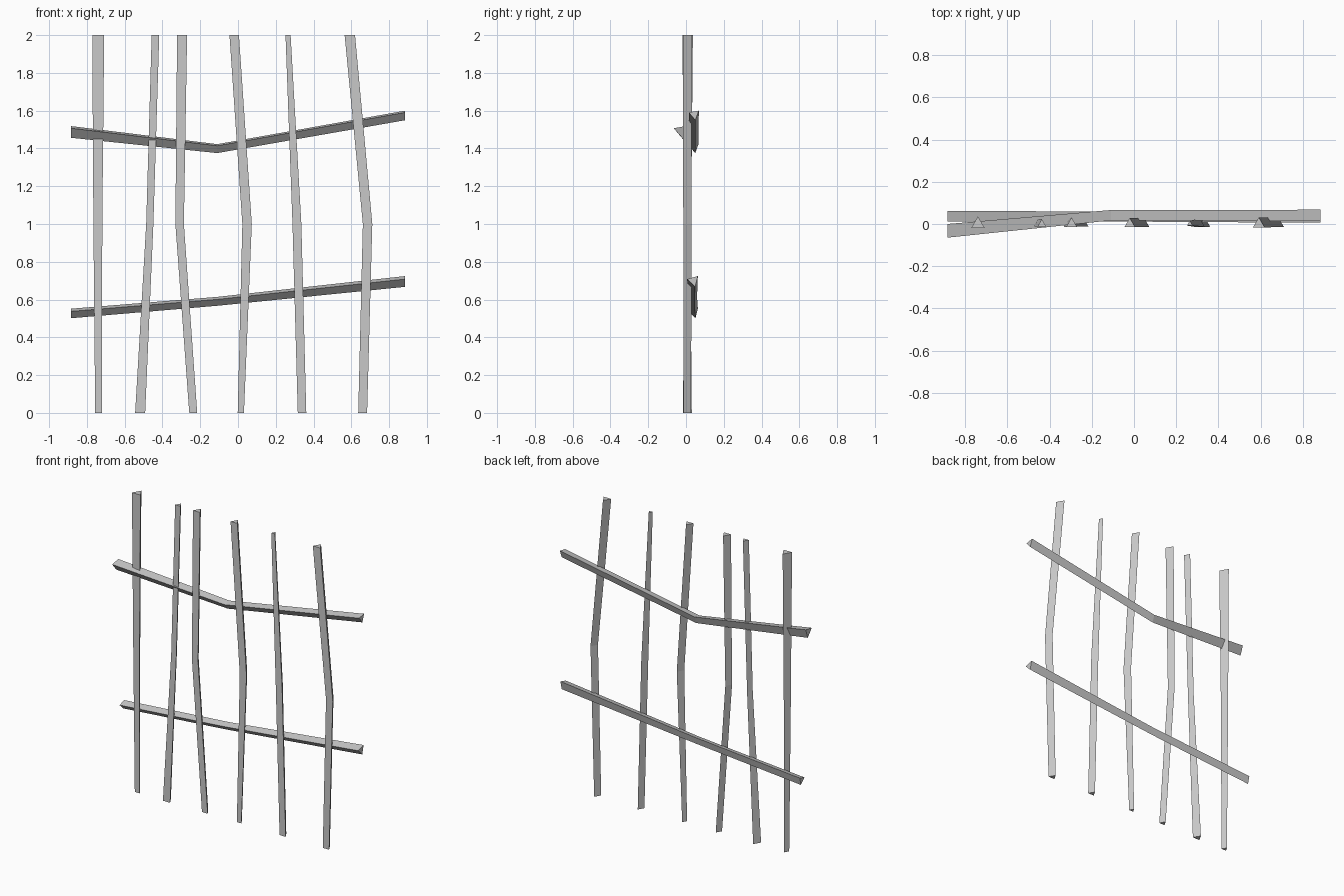
import bpy, bmesh
from math import sin, cos, radians, sqrt

cube = bpy.data.objects.get("Cube")
if cube:
    bpy.data.objects.remove(cube, do_unlink=True)

grey = bpy.data.materials.new("plain grey")
grey.use_nodes = True
colour = (0.58, 0.58, 0.58, 1)
grey.diffuse_color = colour
grey.node_tree.nodes["Principled BSDF"].inputs["Base Color"].default_value = colour


def stick(name, rings):
    """Skin a row of triangular rings into a capped, flat-shaded bar."""
    bm = bmesh.new()
    loops = [[bm.verts.new(p) for p in ring] for ring in rings]
    for a, b in zip(loops, loops[1:]):
        for i in range(3):
            j = (i + 1) % 3
            bm.faces.new((a[i], a[j], b[j], b[i]))
    bm.faces.new(loops[0])
    bm.faces.new(loops[-1])
    bmesh.ops.recalc_face_normals(bm, faces=bm.faces)
    mesh = bpy.data.meshes.new(name)
    bm.to_mesh(mesh)
    bm.free()
    mesh.materials.append(grey)
    bpy.context.collection.objects.link(bpy.data.objects.new(name, mesh))


def post_ring(x, width, z):
    # Flat side to the front, point to the back
    r = width / sqrt(3)
    return [(x + r * cos(radians(a)), r * sin(radians(a)), z)
            for a in (90, 210, 330)]


def rail_ring(x, y, z, r, tilt):
    # Flat side up, point down, rolled slightly
    return [(x, y + r * cos(radians(a + tilt)), z + r * sin(radians(a + tilt)))
            for a in (30, 150, 270)]


# Upright posts: (x, width) at the foot, middle and top
posts = [
    [(-.738, .036), (-.742, .047), (-.740, .063)],
    [(-.518, .053), (-.467, .038), (-.437, .040)],
    [(-.237, .042), (-.309, .045), (-.296, .053)],
    [(.015, .033), (.048, .050), (-.020, .050)],
    [(.339, .045), (.312, .047), (.265, .027)],
    [(.660, .047), (.686, .050), (.592, .055)],
]
for n, post in enumerate(posts, 1):
    stick(f"post_{n}", [post_ring(x, w, z) for (x, w), z in zip(post, (0, 1, 2))])

# Cross rails: (y, z, radius) at the right end, middle and left end
rails = {
    "upper_rail": (10, [(-.029, 1.494, .038), (.044, 1.404, .029), (.044, 1.58, .031)]),
    "lower_rail": (16, [(.042, .53, .030), (.039, .594, .028), (.039, .70, .034)]),
}
for name, (tilt, points) in rails.items():
    stick(name, [rail_ring(x, y, z, r, tilt)
                 for x, (y, z, r) in zip((-.885, -.11, .885), points)])
